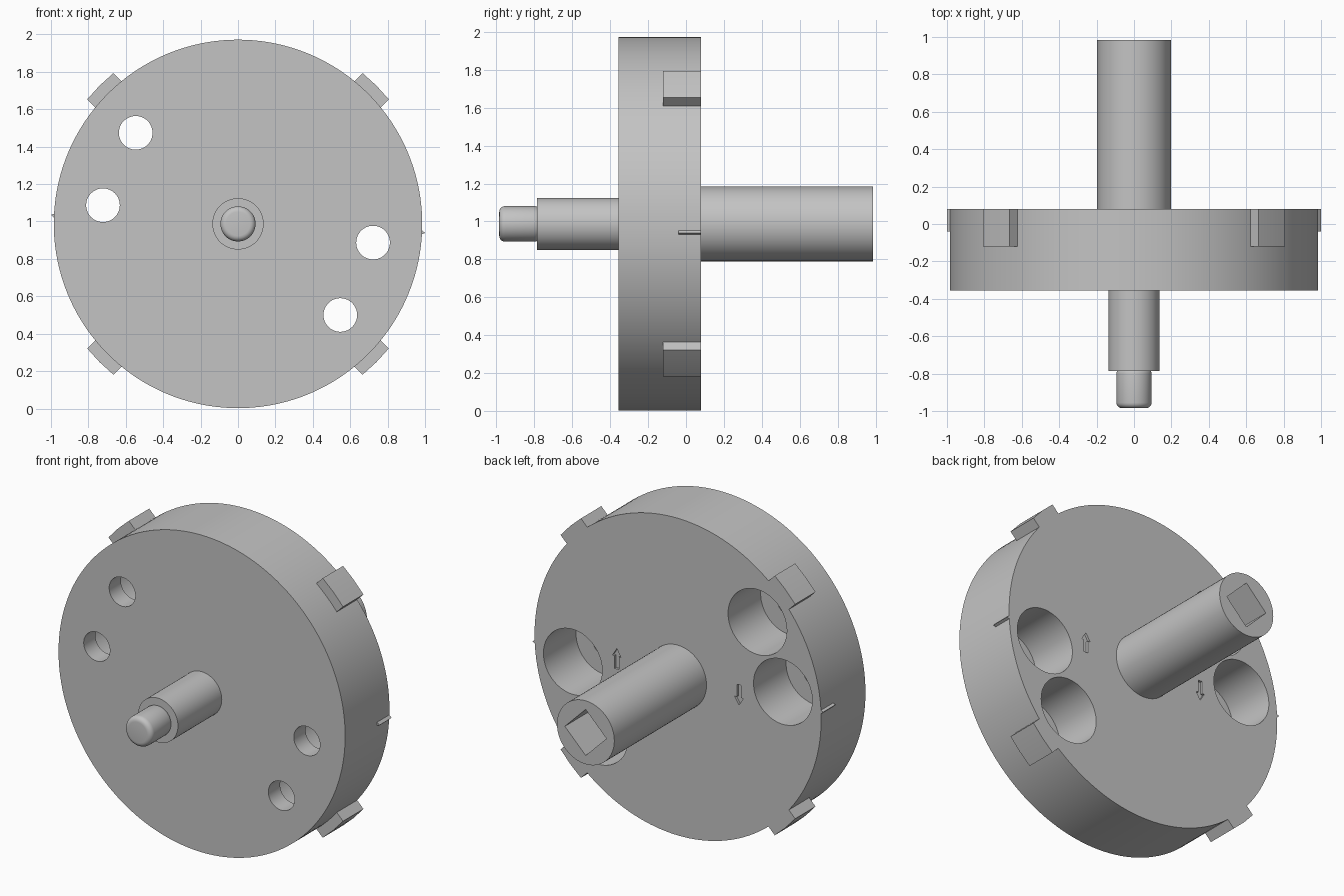
import bpy, bmesh, math
from mathutils import Matrix

if "Cube" in bpy.data.objects:
    bpy.data.objects.remove(bpy.data.objects["Cube"])

CZ = 0.987                # axis height
BACK, FRONT = 0.08, -0.355  # faces of the disc

metal = bpy.data.materials.new("plain_grey")
metal.use_nodes = True
GREY = (0.55, 0.55, 0.55, 1)
metal.diffuse_color = GREY
metal.node_tree.nodes["Principled BSDF"].inputs["Base Color"].default_value = GREY


def make(name, bm):
    bmesh.ops.recalc_face_normals(bm, faces=bm.faces)
    mesh = bpy.data.meshes.new(name)
    bm.to_mesh(mesh)
    bm.free()
    obj = bpy.data.objects.new(name, mesh)
    bpy.context.collection.objects.link(obj)
    mesh.materials.append(metal)
    return obj


def prism(name, outline, y0, y1, angle=0):
    """Extrude an (x, z) outline along y, turned about the main axis."""
    bm = bmesh.new()
    face = bm.faces.new([bm.verts.new((x, y0, z)) for x, z in outline])
    new = bmesh.ops.extrude_face_region(bm, geom=[face])["geom"]
    verts = [v for v in new if isinstance(v, bmesh.types.BMVert)]
    bmesh.ops.translate(bm, verts=verts, vec=(0, y1 - y0, 0))
    turn = Matrix.Translation((0, 0, CZ)) @ Matrix.Rotation(-angle, 4, 'Y')
    bmesh.ops.transform(bm, matrix=turn, verts=bm.verts)
    return make(name, bm)


def rod(name, radius, y0, y1, x=0, z=0, sides=64):
    steps = [2 * math.pi * i / sides for i in range(sides)]
    ring = [(x + radius * math.cos(a), z + radius * math.sin(a)) for a in steps]
    return prism(name, ring, y0, y1)


def activate(obj):
    bpy.ops.object.select_all(action='DESELECT')
    obj.select_set(True)
    bpy.context.view_layer.objects.active = obj


def cut(target, cutter):
    cutter.hide_render = True
    activate(target)
    mod = target.modifiers.new("cut", 'BOOLEAN')
    mod.operation, mod.solver, mod.object = 'DIFFERENCE', 'EXACT', cutter
    bpy.ops.object.modifier_apply(modifier=mod.name)
    bpy.data.objects.remove(cutter)


# Disc with two opposite pairs of counterbored holes
disc = rod("disc", 0.985, FRONT, BACK, sides=160)
for x, z in ((-0.547, 0.487), (-0.722, 0.1)):
    for s in (1, -1):
        cut(disc, rod("bore", 0.09, FRONT - 0.1, BACK + 0.1, s * x, s * z, 48))
        cut(disc, rod("counterbore", 0.202, BACK - 0.32, BACK + 0.1, s * x, s * z))

# Engraved direction arrows on the back face
half = [(0, 0.063), (0.03, 0.015), (0.014, 0.015), (0.014, -0.063)]
arrow = half + [(-x, z) for x, z in reversed(half[1:])]
for s in (1, -1):
    outline = [(s * (0.42 + x), s * z) for x, z in arrow]
    cut(disc, prism("arrow", outline, BACK - 0.015, BACK + 0.05))

# Rear shaft with a square socket turned on its corner
rear_shaft = rod("rear_shaft", 0.197, BACK - 0.02, 0.985)
d = 0.143
cut(rear_shaft, prism("socket", [(d, 0), (0, d), (-d, 0), (0, -d)], 0.7, 1.1))

# Front spindle and its rounded tip
front_spindle = rod("front_spindle", 0.137, FRONT + 0.02, -0.785)
spindle_tip = rod("spindle_tip", 0.094, -0.77, -0.985, sides=48)
bevel = spindle_tip.modifiers.new("round", 'BEVEL')
bevel.width, bevel.segments = 0.03, 5
bevel.limit_method, bevel.angle_limit = 'ANGLE', math.radians(40)
activate(spindle_tip)
bpy.ops.object.modifier_apply(modifier=bevel.name)

# Four rim lugs, flush with the back face
lugs = []
for i in range(4):
    box = [(0.95, -0.099), (1.041, -0.099), (1.046, 0), (1.041, 0.099), (0.95, 0.099)]
    lugs.append(prism(f"rim_lug_{i + 1}", box, -0.12, BACK, math.radians(45 + 90 * i)))

# Small pointer ridges on opposite sides of the rim
pointers = []
for side, turn in (("left", 0), ("right", math.pi)):
    ridge = [(0.97, -0.017), (1.001, -0.003), (0.97, 0.024)]
    pointers.append(prism(f"{side}_pointer", ridge, -0.04, BACK, turn - math.radians(2.6)))

for obj in [disc, rear_shaft, front_spindle, spindle_tip] + lugs + pointers:
    activate(obj)
    bpy.ops.object.shade_smooth_by_angle(angle=math.radians(25))
